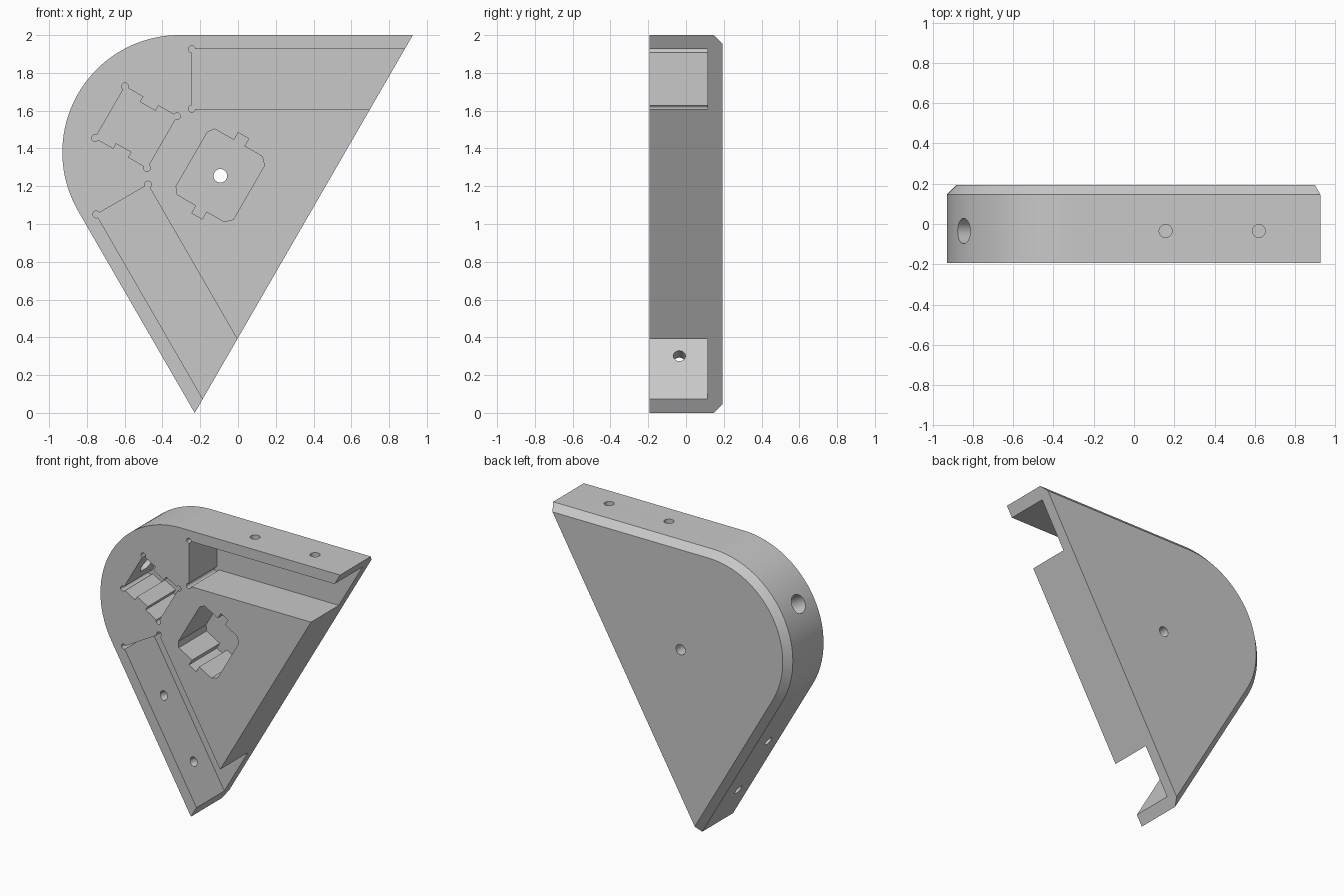
import bpy, bmesh, math
from mathutils import Vector

if "Cube" in bpy.data.objects:
    bpy.data.objects.remove(bpy.data.objects["Cube"])

S = math.sqrt(3) / 2
CX, CZ = -0.31, 1.38           # centre of the rounded corner
R, DIAG = 0.62, -0.76          # corner radius, position of the slanted cut
FRONT, BACK, FLOOR = -0.193, 0.193, 0.115
CHAMFER, HOLE_Y = 0.046, -0.035


def place(a, t, y):
    """a runs along the symmetry axis, t across it."""
    return Vector((CX - S * a + 0.5 * t, y, CZ + 0.5 * a + S * t))


def loft(name, rings):
    """Closed solid through rings of equal point counts."""
    bm = bmesh.new()
    vs = [[bm.verts.new(p) for p in ring] for ring in rings]
    for lo, hi in zip(vs, vs[1:]):
        for i in range(len(lo)):
            j = (i + 1) % len(lo)
            bm.faces.new((lo[i], lo[j], hi[j], hi[i]))
    bm.faces.new(vs[0])
    bm.faces.new(vs[-1])
    bmesh.ops.recalc_face_normals(bm, faces=bm.faces)
    mesh = bpy.data.meshes.new(name)
    bm.to_mesh(mesh)
    bm.free()
    ob = bpy.data.objects.new(name, mesh)
    bpy.context.collection.objects.link(ob)
    return ob


def prism(name, pts, y0=FRONT - 0.05, y1=FLOOR):
    return loft(name, [[place(a, t, y) for a, t in pts] for y in (y0, y1)])


def circle(a, t, r, n=24):
    return [(a + r * math.cos(2 * math.pi * i / n), t + r * math.sin(2 * math.pi * i / n))
            for i in range(n)]


def drill(name, p, q, r, n=32):
    """Round cutter from p to q."""
    d = (q - p).normalized()
    u = Vector((0, 1, 0))
    v = d.cross(u)
    ring = [u * r * math.cos(2 * math.pi * i / n) + v * r * math.sin(2 * math.pi * i / n)
            for i in range(n)]
    return loft(name, [[e + o for o in ring] for e in (p, q)])


def outline(r):
    """Rounded corner with two straight sides ending on the slanted cut."""
    end = (r - 0.5 * DIAG) / S
    arc = [(r * math.cos(math.radians(k)), r * math.sin(math.radians(k)))
           for k in [-60 + 120 * i / 40 for i in range(41)]]
    return [(DIAG, -end)] + arc + [(DIAG, end)]


# Body with a chamfered rear edge
body = loft("corner_bracket", [[place(a, t, y) for a, t in outline(r)] for r, y in
                               ((R, FRONT), (R, BACK - CHAMFER), (R - CHAMFER, BACK))])
cutters = []


def arm(s, n, side):
    """s along a straight side, n out from the corner centre."""
    return (-S * s + 0.5 * n, side * (0.5 * s + S * n))


# Two open slots with corner reliefs and screw holes
for side in (1, -1):
    lo, hi, start = 0.23, 0.546, 0.065
    cutters.append(prism("slot_cutter", [arm(start, lo, side), arm(start, hi, side),
                                         arm(1.6, hi, side), arm(1.6, lo, side)]))
    for n in (lo, hi):
        cutters.append(prism("slot_relief_cutter", circle(*arm(start, n, side), 0.018)))
    for s in (0.467, 0.93):
        cutters.append(drill("screw_hole_cutter", place(*arm(s, 0.7, side), HOLE_Y),
                             place(*arm(s, 0.4, side), HOLE_Y), 0.032))

# Square pocket with a bump on two sides and corner reliefs
half = [(0.424, 0.158), (0.315, 0.158), (0.315, 0.126), (0.22, 0.126), (0.22, 0.158), (0.107, 0.158)]
cutters.append(prism("square_pocket_cutter", half + [(a, -t) for a, t in reversed(half)]))
for a in (0.424, 0.107):
    for t in (0.158, -0.158):
        cutters.append(prism("pocket_relief_cutter", circle(a, t, 0.018)))

# Large hole from the rounded corner into the square pocket
cutters.append(drill("cable_hole_cutter", place(0.75, 0, HOLE_Y), place(0.35, 0, HOLE_Y), 0.063))

# Clipped-corner pocket with notches, and its rear through hole
M = -0.25
half = [(M + 0.175, 0.165), (M + 0.15, 0.2), (M + 0.032, 0.2), (M + 0.032, 0.246),
        (M - 0.032, 0.246), (M - 0.032, 0.2), (M - 0.14, 0.2), (M - 0.175, 0.165)]
cutters.append(prism("notched_pocket_cutter", half + [(a, -t) for a, t in reversed(half)]))
cutters.append(prism("rear_hole_cutter", circle(M, 0, 0.036, 32), 0.0, BACK + 0.05))

# Cut everything out of the body
bpy.context.view_layer.objects.active = body
body.select_set(True)
for c in cutters:
    c.hide_render = True
    mod = body.modifiers.new("cut", 'BOOLEAN')
    mod.operation, mod.solver, mod.object = 'DIFFERENCE', 'EXACT', c
    bpy.ops.object.modifier_apply(modifier=mod.name)
for c in cutters:
    bpy.data.objects.remove(c, do_unlink=True)

grey = bpy.data.materials.new("light_grey")
grey.diffuse_color = (0.58, 0.58, 0.58, 1)
grey.use_nodes = True
grey.node_tree.nodes["Principled BSDF"].inputs["Base Color"].default_value = grey.diffuse_color
body.data.materials.clear()
body.data.materials.append(grey)
bpy.ops.object.shade_smooth_by_angle(angle=math.radians(25))
